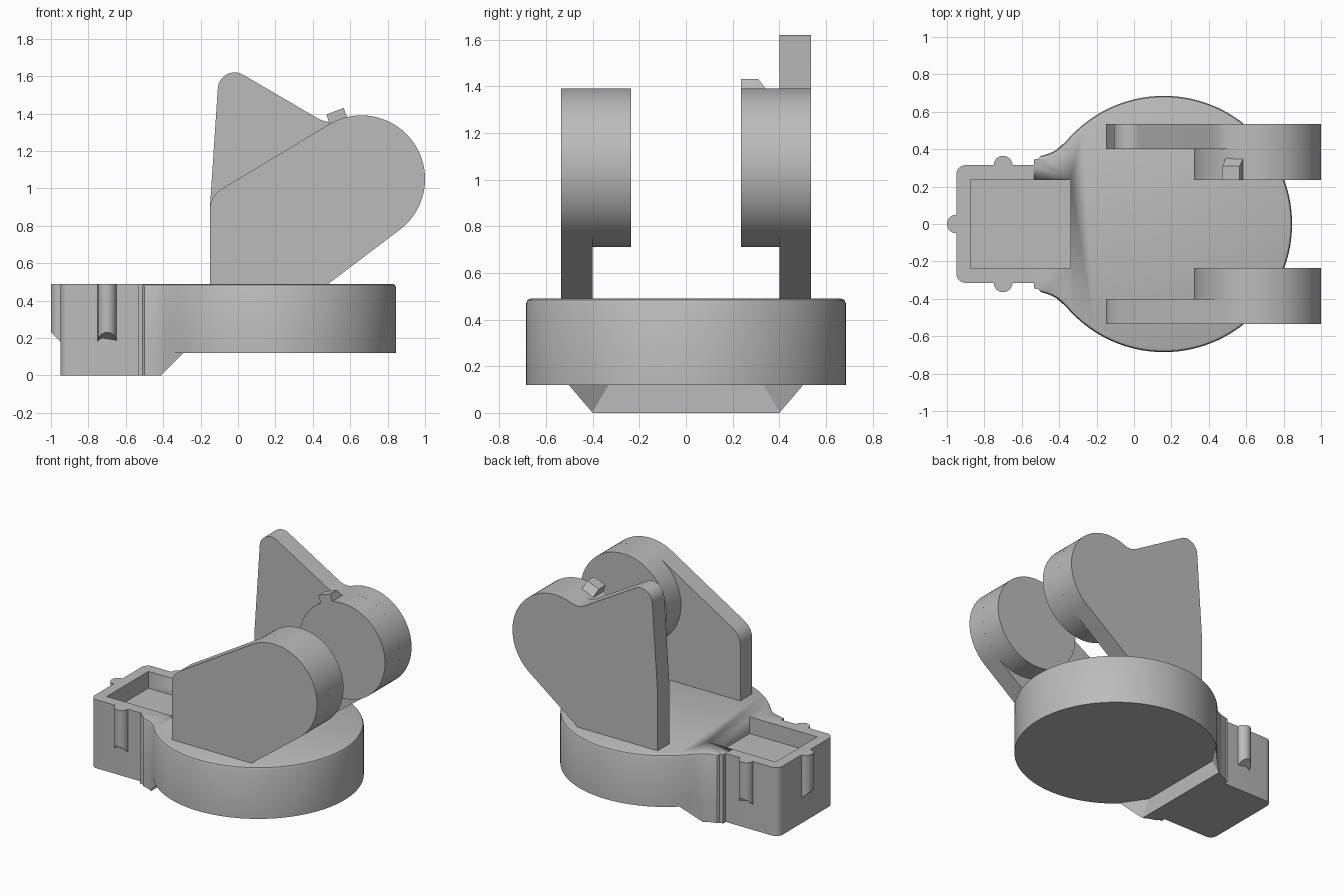
import bpy, bmesh, math
from mathutils import Vector

if "Cube" in bpy.data.objects:
    bpy.data.objects.remove(bpy.data.objects["Cube"], do_unlink=True)

grey = bpy.data.materials.new("plain grey")
grey.use_nodes = True
grey.diffuse_color = (0.5, 0.5, 0.5, 1)
grey.node_tree.nodes["Principled BSDF"].inputs["Base Color"].default_value = (0.5, 0.5, 0.5, 1)


def arc(cx, cy, r, start, end, steps):
    angles = [math.radians(start + (end - start) * i / steps) for i in range(steps + 1)]
    return [(cx + r * math.cos(a), cy + r * math.sin(a)) for a in angles]


def prism(name, profile, low, high, axis="Z", edit=None):
    """Extrude a closed profile along Z (profile in x, y) or Y (profile in x, z)."""
    def place(p, d):
        return (p[0], p[1], d) if axis == "Z" else (p[0], d, p[1])
    bm = bmesh.new()
    face = bm.faces.new([bm.verts.new(place(p, low)) for p in profile])
    out = bmesh.ops.extrude_face_region(bm, geom=[face])
    moved = [v for v in out["geom"] if isinstance(v, bmesh.types.BMVert)]
    bmesh.ops.translate(bm, verts=moved, vec=Vector(place((0, 0), high - low)))
    bmesh.ops.recalc_face_normals(bm, faces=bm.faces)
    if edit:
        edit(bm)
    mesh = bpy.data.meshes.new(name)
    bm.to_mesh(mesh)
    bm.free()
    mesh.materials.append(grey)
    obj = bpy.data.objects.new(name, mesh)
    bpy.context.collection.objects.link(obj)
    bpy.ops.object.select_all(action="DESELECT")
    obj.select_set(True)
    bpy.context.view_layer.objects.active = obj
    bpy.ops.object.shade_smooth_by_angle(angle=math.radians(25))
    return obj


def mirrored(half):
    """Close an outline that runs along +y, from the -x end towards +x."""
    return half + [(x, -y) for x, y in reversed(half)]


TOP, STEP, NECK_X = 0.49, 0.12, -0.41

# Base: rectangular block flaring into a round table
block = arc(-0.9, 0.265, 0.05, 180, 90, 6) + [
    (-0.535, 0.315), (-0.535, 0.345), (-0.51, 0.348), (-0.5, 0.363),
    (-0.47, 0.372), (-0.44, 0.383), (NECK_X, 0.4)]
table = [(-0.38, 0.425)] + arc(0.16, 0, 0.685, 138, 1, 60)


def chamfer_table(bm):
    rim = [e for e in bm.edges
           if all(v.co.z > TOP - 0.01 and v.co.x > -0.505 for v in e.verts)
           and abs(e.verts[0].co.y - e.verts[1].co.y) < 0.2]
    bmesh.ops.bevel(bm, geom=rim, offset=0.02, segments=2, profile=0.5, affect="EDGES")


base = prism("turntable_base", mirrored(block + table), STEP, TOP, edit=chamfer_table)
prism("block_foot", mirrored(block), 0, STEP)

# Recessed tray in the block
cutter = prism("tray_cutter", [(-0.875, -0.235), (-0.34, -0.235), (-0.34, 0.235), (-0.875, 0.235)],
               0.37, 0.6)
cutter.hide_render = True
cut = base.modifiers.new("tray", "BOOLEAN")
cut.operation, cut.solver, cut.object = "DIFFERENCE", "EXACT", cutter
bpy.context.view_layer.objects.active = base
bpy.ops.object.modifier_apply(modifier=cut.name)
bpy.data.objects.remove(cutter, do_unlink=True)

# Sloped gussets between foot and table
for side, sign in (("right", -1), ("left", 1)):
    def slope(bm, s=sign):
        for v in bm.verts:
            if v.co.z < 0.01:
                v.co.x = NECK_X - 0.002 * (v.co.x > NECK_X)
                v.co.y = s * min(abs(v.co.y), 0.4)
        bmesh.ops.remove_doubles(bm, verts=bm.verts, dist=0.004)
    prism("gusset_" + side, [(NECK_X, sign * 0.33), (NECK_X, sign * 0.4), (-0.38, sign * 0.425),
                             (-0.29, sign * 0.505)], 0, STEP + 0.003, edit=slope)


# Half-round guide ribs with slanted lower ends
def rib(name, x, y, direction):
    def slant(bm):
        for v in bm.verts:
            if v.co.z < 0.3:
                v.co.z += max(0, (v.co - Vector((x, y, 0))).xy.dot(direction))
    prism(name, arc(x, y, 0.05, 0, 345, 23), 0.18, TOP, edit=slant)


rib("rib_right", -0.7, -0.315, Vector((0, -1)))
rib("rib_left", -0.7, 0.315, Vector((0, 1)))
rib("rib_end", -0.95, 0, Vector((-1, 0)))

# Arms: side plates rising from the table to a round head
CX, CZ, R = 0.66, 1.05, 0.34
head = arc(CX, CZ, R, -53, 121, 48)
plate = [(-0.15, TOP - 0.01), (0.47, TOP - 0.01)] + head + \
        [(-0.09, 0.995), (-0.12, 0.97), (-0.14, 0.94), (-0.15, 0.9)]
prism("arm_plate_right", plate, -0.535, -0.4, "Y")

# The left plate carries a tall pointed fin
fin = [(-0.15, TOP - 0.01), (0.47, TOP - 0.01)] + arc(CX, CZ, R, -53, 109, 46) + \
      [(0.515, 1.358), (0.48, 1.356), (0.45, 1.363), (0.42, 1.378)] + \
      arc(-0.018, 1.53, 0.09, 60, 176, 14) + [(-0.15, 0.9)]
prism("arm_plate_left", fin, 0.4, 0.535, "Y")

# Round bosses facing each other
for side, low, high in (("right", -0.4, -0.235), ("left", 0.235, 0.4)):
    prism("boss_" + side, arc(CX, CZ, R, 0, 355, 71), low, high, "Y")


# Small tilted tab on the left boss, sloped at its far end
def slope_tab(bm):
    for v in bm.verts:
        if v.co.y > 0.3 and v.co.z > 1.39:
            v.co.y -= 0.055


prism("boss_tab", [(0.495, 1.33), (0.59, 1.36), (0.565, 1.43), (0.473, 1.395)],
      0.235, 0.365, "Y", edit=slope_tab)
